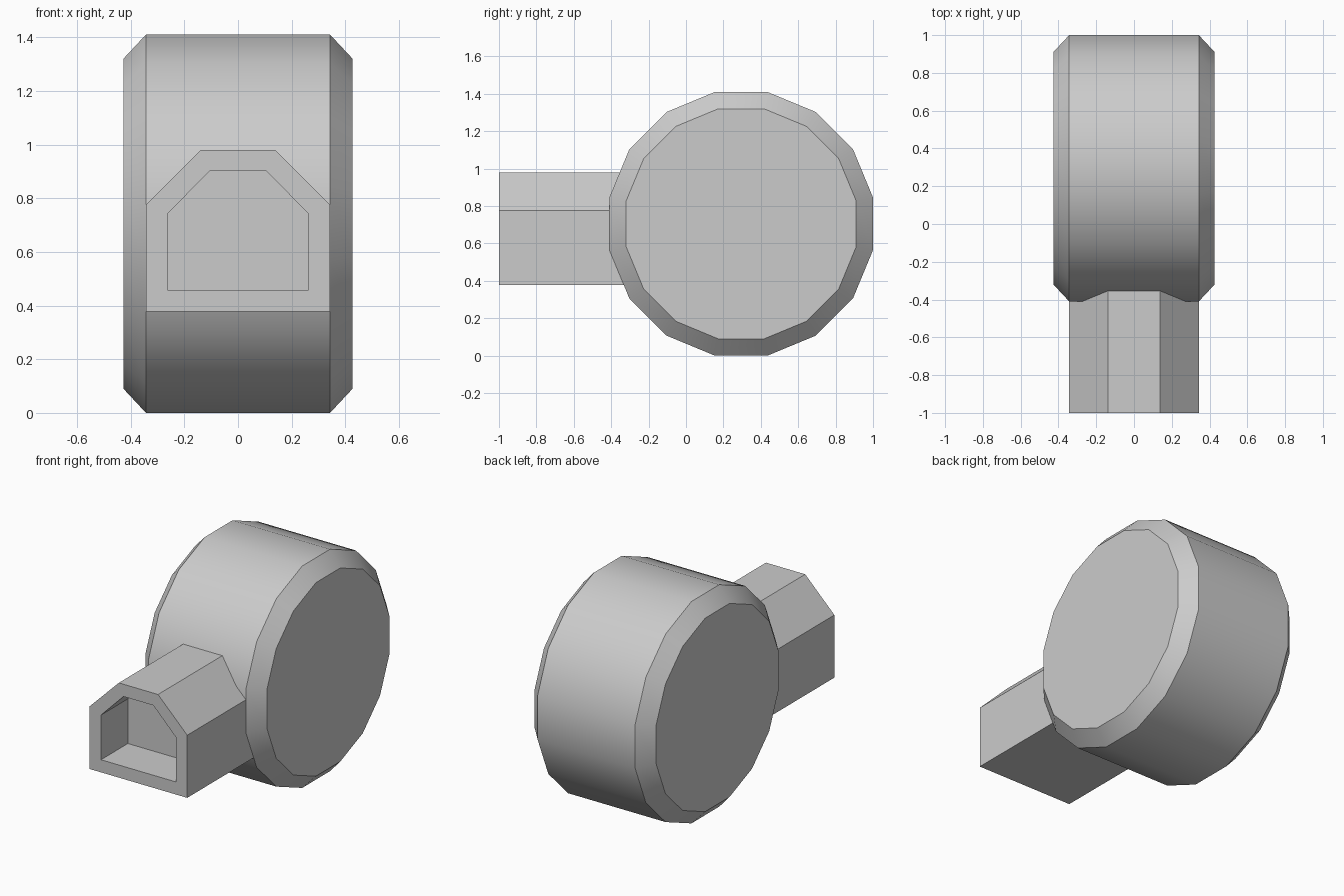
import bpy, bmesh, math

if "Cube" in bpy.data.objects:
    bpy.data.objects.remove(bpy.data.objects["Cube"])

def make_object(name, bm):
    bmesh.ops.recalc_face_normals(bm, faces=bm.faces)
    mesh = bpy.data.meshes.new(name)
    bm.to_mesh(mesh)
    bm.free()
    obj = bpy.data.objects.new(name, mesh)
    bpy.context.collection.objects.link(obj)
    return obj

def ring(bm, points):
    return [bm.verts.new(p) for p in points]

def bridge(bm, a, b):
    n = len(a)
    for i in range(n):
        j = (i + 1) % n
        bm.faces.new((a[i], a[j], b[j], b[i]))

# Drum: 16-sided, axis along x, chamfered rims
SIDES, CY, CZ = 16, 0.295, 0.705
bm = bmesh.new()
rings = []
for x, apothem in ((-0.427, 0.615), (-0.343, 0.705), (0.343, 0.705), (0.427, 0.615)):
    r = apothem / math.cos(math.pi / SIDES)
    angles = [(i + 0.5) * 2 * math.pi / SIDES for i in range(SIDES)]
    rings.append(ring(bm, [(x, CY + r * math.cos(a), CZ + r * math.sin(a)) for a in angles]))
for a, b in zip(rings, rings[1:]):
    bridge(bm, a, b)
bm.faces.new(rings[0])
bm.faces.new(rings[-1])
drum = make_object("drum", bm)
bpy.context.view_layer.objects.active = drum
drum.select_set(True)
bpy.ops.object.shade_smooth_by_angle(angle=math.radians(30))

# Spout: house-shaped tube with a recessed mouth
def profile(half, top_half, bottom, shoulder, top, y):
    right = [(half, bottom), (half, shoulder), (top_half, top)]
    pts = right + [(-x, z) for x, z in reversed(right)]
    return [(x, y, z) for x, z in pts]

outer = (0.343, 0.138, 0.378, 0.776, 0.98)
inner = (0.263, 0.105, 0.458, 0.742, 0.902)
bm = bmesh.new()
rings = [ring(bm, profile(*shape, y)) for shape, y in
         ((outer, -0.31), (outer, -1.0), (inner, -1.0), (inner, -0.73))]
for a, b in zip(rings, rings[1:]):
    bridge(bm, a, b)
bm.faces.new(rings[0])
bm.faces.new(rings[-1])
make_object("spout", bm)
